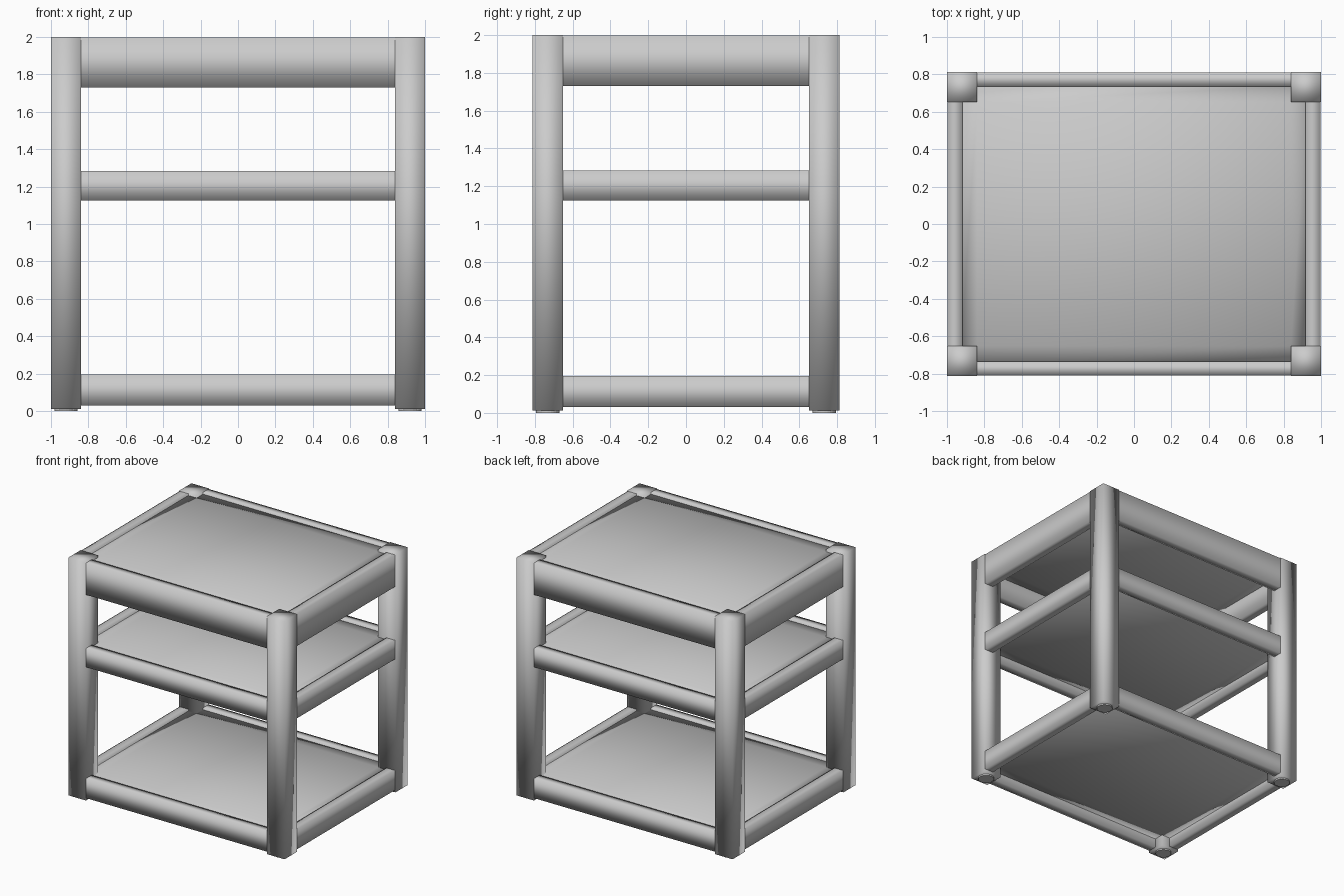
import bpy, bmesh

if "Cube" in bpy.data.objects:
    bpy.data.objects.remove(bpy.data.objects["Cube"])

grey = bpy.data.materials.new("warm_grey")
grey.diffuse_color = (0.6, 0.6, 0.6, 1)
grey.use_nodes = True
grey.node_tree.nodes["Principled BSDF"].inputs["Base Color"].default_value = grey.diffuse_color

X, Y = 1.0, 0.813          # outer half sizes
LEG = 0.162                # leg thickness
RAIL = 0.078               # rail thickness
IX, IY = X - LEG, Y - LEG  # inner leg faces


def finish(name, bm):
    bmesh.ops.recalc_face_normals(bm, faces=bm.faces)
    me = bpy.data.meshes.new(name)
    bm.to_mesh(me)
    bm.free()
    me.materials.append(grey)
    ob = bpy.data.objects.new(name, me)
    bpy.context.collection.objects.link(ob)
    return ob


def box(name, lo, hi, flat_axis=None):
    """Softly shaded box; faces across flat_axis stay flat with sharp rims."""
    bm = bmesh.new()
    bmesh.ops.create_cube(bm, size=1)
    for v in bm.verts:
        v.co = [(a + b) / 2 + c * (b - a) for a, b, c in zip(lo, hi, v.co)]
    bm.normal_update()
    for f in bm.faces:
        cap = flat_axis is not None and abs(f.normal[flat_axis]) > 0.9
        f.smooth = not cap
        if cap:
            for e in f.edges:
                e.smooth = False
    return finish(name, bm)


def shelf(name, z0, z1):
    """Cross-shaped board notched around the legs, with smooth rounded-looking rims."""
    bm = bmesh.new()
    xs = (-X + RAIL, -IX, IX, X - RAIL)
    ys = (-Y + RAIL, -IY, IY, Y - RAIL)
    for i in range(3):
        for j in range(3):
            if i == 1 or j == 1:
                bm.faces.new([bm.verts.new((xs[a], ys[b], z0)) for a, b in
                              ((i, j), (i + 1, j), (i + 1, j + 1), (i, j + 1))])
    bmesh.ops.remove_doubles(bm, verts=bm.verts, dist=1e-4)
    base = bm.faces[:]
    r = bmesh.ops.extrude_face_region(bm, geom=base, use_keep_orig=True)
    for v in r["geom"]:
        if isinstance(v, bmesh.types.BMVert):
            v.co.z = z1
    for f in bm.faces:
        f.smooth = True
    return finish(name, bm)


# Four legs with small round feet
for sx in (-1, 1):
    for sy in (-1, 1):
        x, y = sx * (X - LEG / 2), sy * (Y - LEG / 2)
        h = LEG / 2
        box("leg", (x - h, y - h, 0.012), (x + h, y + h, 2.0))
        bm = bmesh.new()
        bmesh.ops.create_cone(bm, cap_ends=True, segments=24, radius1=0.062,
                              radius2=0.062, depth=0.03)
        bmesh.ops.translate(bm, verts=bm.verts, vec=(x, y, 0.015))
        finish("foot", bm)

# Three tiers, each a frame of four rails around a board
for tier, z0, z1 in (("bottom", 0.03, 0.195), ("middle", 1.125, 1.283), ("top", 1.73, 1.997)):
    for s in (-1, 1):
        ya, yb = sorted((s * (Y - RAIL), s * (Y - 0.004)))
        box(tier + "_long_rail", (-IX, ya, z0), (IX, yb, z1), 0)
        xa, xb = sorted((s * (X - RAIL - 0.006), s * (X - 0.004)))
        box(tier + "_side_rail", (xa, -IY, z0), (xb, IY, z1), 1)
    shelf(tier + "_shelf", z1 - 0.09, z1 - 0.015)
